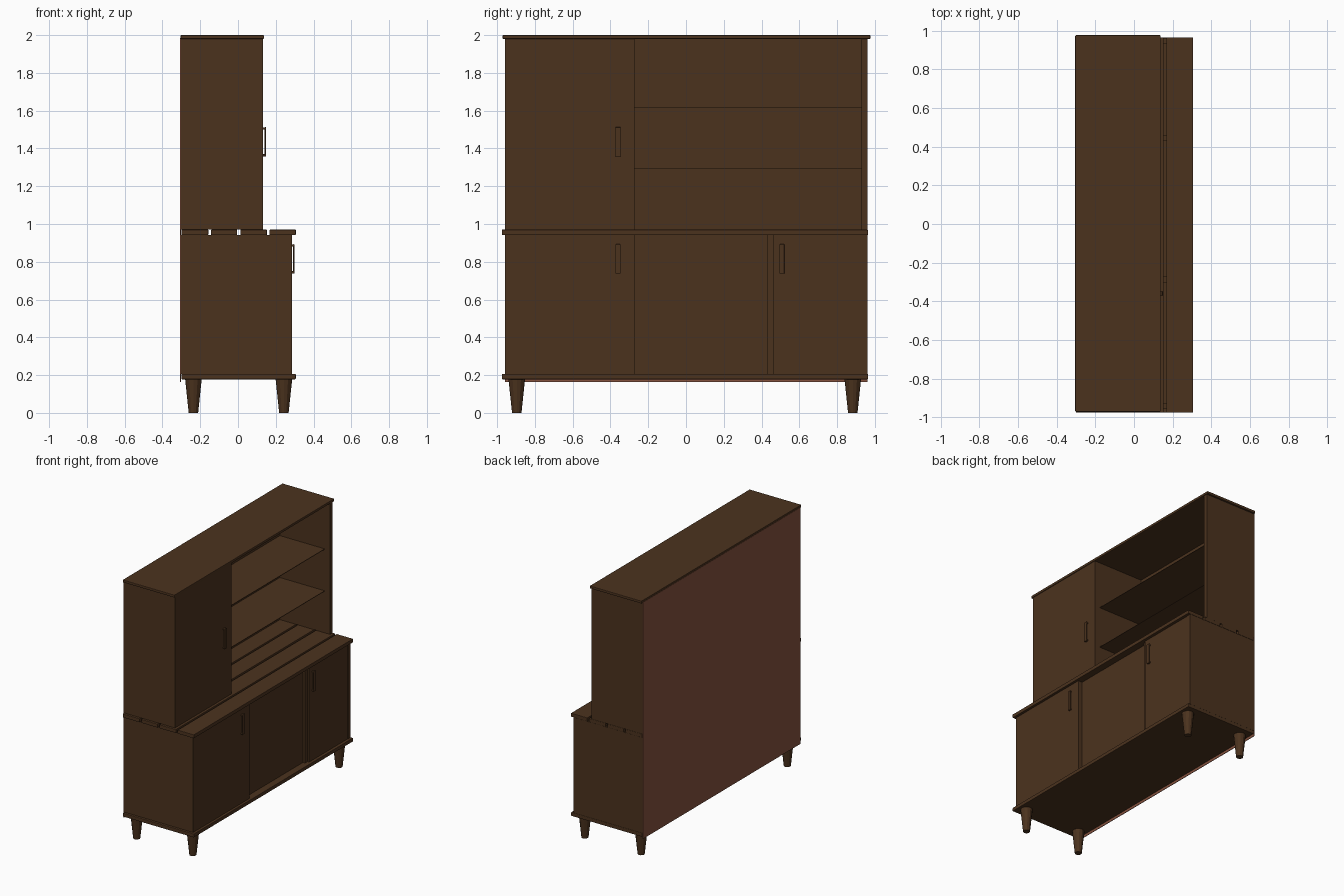
import bpy, bmesh, math

if "Cube" in bpy.data.objects:
    bpy.data.objects.remove(bpy.data.objects["Cube"])


def material(name, rgb):
    m = bpy.data.materials.new(name)
    m.diffuse_color = (*rgb, 1)
    m.use_nodes = True
    m.node_tree.nodes["Principled BSDF"].inputs["Base Color"].default_value = m.diffuse_color
    return m


WOOD = material("dark walnut", (0.071, 0.0325, 0.0128))
BACK = material("reddish backing board", (0.235, 0.085, 0.048))


def finish(name, bm, mat):
    me = bpy.data.meshes.new(name)
    bm.to_mesh(me)
    bm.free()
    ob = bpy.data.objects.new(name, me)
    bpy.context.collection.objects.link(ob)
    me.materials.append(mat)
    return ob


def add_box(bm, x, y, z):
    vs = bmesh.ops.create_cube(bm, size=1)["verts"]
    for v in vs:
        for i, (a, b) in enumerate((x, y, z)):
            v.co[i] = (a + b) / 2 + v.co[i] * (b - a)


def bevel_edges(ob, width):
    mod = ob.modifiers.new("rounded edge", 'BEVEL')
    mod.width, mod.segments = width, 2


def box(name, x, y, z, mat=WOOD, bevel=0):
    bm = bmesh.new()
    add_box(bm, x, y, z)
    ob = finish(name, bm, mat)
    if bevel:
        bevel_edges(ob, bevel)
    return ob


def handle(name, x, y, z):
    # grip bar on two short posts; x is the door front
    bm = bmesh.new()
    add_box(bm, (x + 0.008, x + 0.016), (y - 0.013, y + 0.013), (z - 0.078, z + 0.078))
    for s in (-1, 1):
        zc = z + s * 0.071
        add_box(bm, (x - 0.003, x + 0.012), (y - 0.012, y + 0.012), (zc - 0.006, zc + 0.006))
    bevel_edges(finish(name, bm, WOOD), 0.003)


def leg(name, x, y):
    bm = bmesh.new()
    bmesh.ops.create_cone(bm, cap_ends=True, segments=12, radius1=0.025, radius2=0.044, depth=0.18)
    for v in bm.verts:
        v.co.x += x
        v.co.y += y
        v.co.z += 0.09
    return finish(name, bm, WOOD)


# dimensions: the doors face +x
XB, XU, XL = -0.302, 0.133, 0.287      # back, upper front, lower front
Z0, Z1, Z2, Z3 = 0.206, 0.942, 0.97, 1.982
YL, YR, YI, YD = -0.957, 0.962, 0.93, -0.272   # outer sides, inner side, left door edge
YP = YL + 0.03

# slabs
box("top_slab", (-0.304, 0.138), (-0.971, 0.976), (1.98, 2.0), bevel=0.004)
box("bottom_slab", (-0.299, 0.306), (-0.975, 0.964), (0.178, Z0), bevel=0.004)

# counter made of four slats with open gaps
for i, (a, b) in enumerate(((-0.30, -0.157), (-0.143, -0.004), (0.012, 0.153), (0.167, 0.306))):
    box(f"counter_slat_{i + 1}", (a, b), (-0.975, 0.964), (Z1, Z2), bevel=0.003)

# back boards
box("back_panel", (-0.306, -0.302), (YL, YR), (0.163, 1.985), BACK)
box("inner_back_lower", (-0.302, -0.294), (YL, YR), (Z0, Z1))
box("inner_back_upper", (-0.302, -0.294), (YL, YR), (Z2, Z3))

# lower cabinet
D = 0.03
box("lower_left_side", (XB, XL - D), (YL, YP), (Z0, Z1))
box("lower_right_side", (XB, XL), (YI, YR), (Z0, Z1))
box("lower_left_divider", (XB, XL - D), (-0.302, YD), (Z0, Z1))
box("lower_right_divider", (XB, XL - 0.018), (0.43, 0.461), (Z0, Z1))
box("lower_left_door", (XL - D, XL), (YL, YD), (Z0, Z1))
box("lower_middle_panel", (XL - 0.055, XL - 0.035), (YD, 0.43), (Z0, Z1))
box("lower_right_door", (XL - D, XL - 0.003), (0.461, YI), (Z0, Z1))

# upper cabinet
box("upper_left_side", (XB, XU - D), (YL, YP), (Z2, Z3))
box("upper_right_side", (XB, XU), (YI, YR), (Z2, Z3))
box("upper_divider", (XB, XU - D), (-0.302, YD), (Z2, Z3))
box("upper_left_door", (XU - D, XU), (YL, YD), (Z2, Z3))

# thin shelves in the open niche
for i, z in enumerate((1.292, 1.615)):
    box(f"shelf_{i + 1}", (XB, 0.088), (YD, YI), (z - 0.002, z + 0.002))

# handles
handle("upper_left_handle", XU, -0.36, 1.435)
handle("lower_left_handle", XL - 0.003, -0.36, 0.815)
handle("lower_right_handle", XL - 0.004, 0.508, 0.815)

# tapered legs
for fx, x in (("back", -0.236), ("front", 0.243)):
    for sy, y in (("left", -0.896), ("right", 0.883)):
        leg(f"{fx}_{sy}_leg", x, y)
